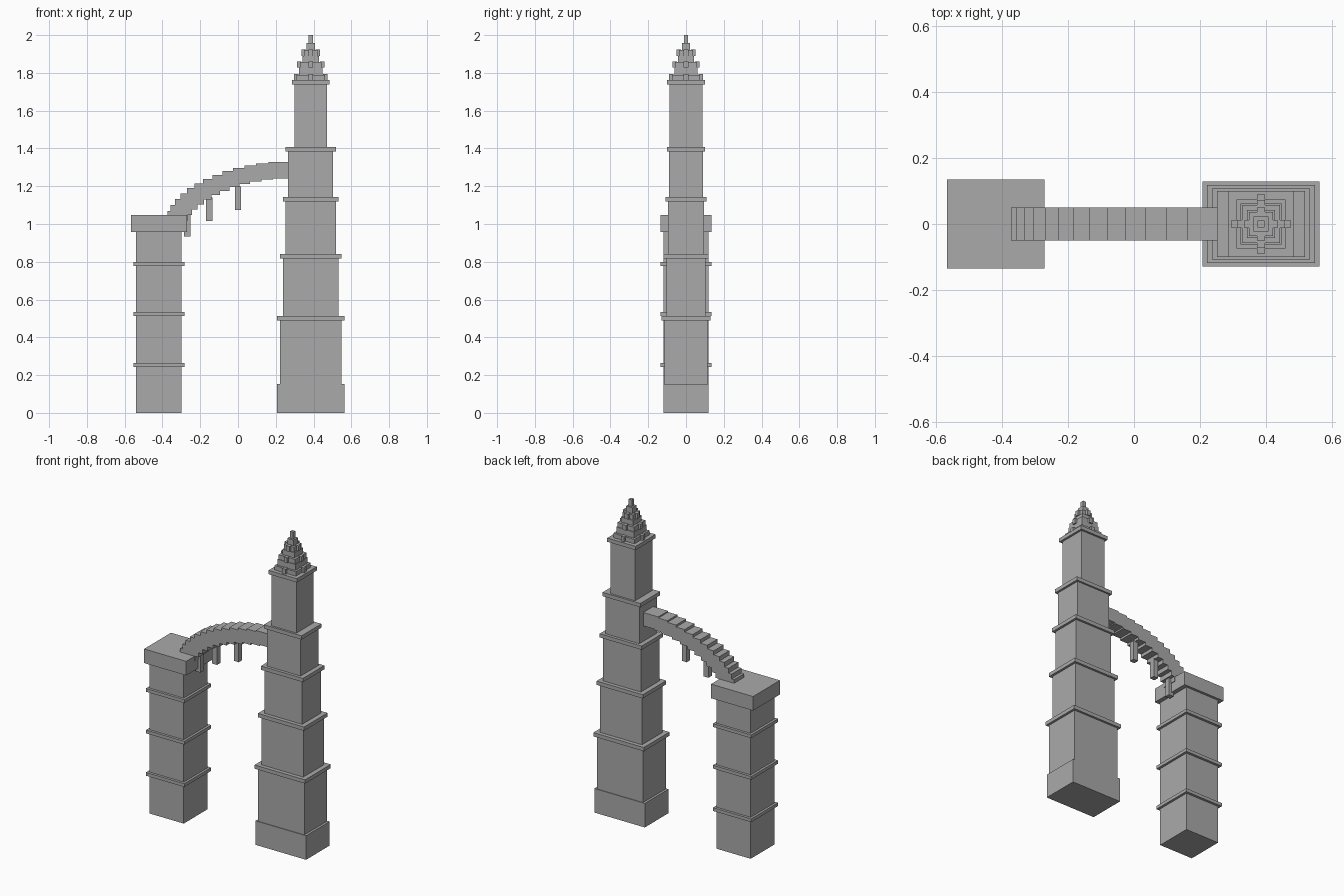
import bpy
from math import cos, sin, radians

old = bpy.data.objects.get("Cube")
if old:
    bpy.data.objects.remove(old, do_unlink=True)

stone = bpy.data.materials.new("grey_stone")
stone.use_nodes = True
GREY = (0.4, 0.4, 0.4, 1)
stone.diffuse_color = GREY
stone.node_tree.nodes["Principled BSDF"].inputs["Base Color"].default_value = GREY


def block(name, x, hx, hy, z0, z1, y=0):
    """Box centred on x, y with half sizes hx, hy, from z0 up to z1."""
    bpy.ops.mesh.primitive_cube_add(size=2, location=(x, y, (z0 + z1) / 2))
    ob = bpy.context.object
    ob.name = name
    ob.scale = (hx, hy, (z1 - z0) / 2)
    bpy.ops.object.transform_apply(location=False, rotation=False, scale=True)
    ob.data.materials.append(stone)
    return ob


# Outer pier with bands and a cap
PIER = -0.419
block("pier_shaft", PIER, 0.12, 0.119, 0, 0.97)
for z in (0.243, 0.513, 0.778):
    block("pier_band", PIER, 0.135, 0.135, z, z + 0.021)
block("pier_cap", PIER, 0.148, 0.135, 0.957, 1.047)

# Tower: plinth and shrinking stages, each topped by a ledge
TOWER = 0.385
block("tower_plinth", TOWER, 0.178, 0.119, 0, 0.153)
stages = [  # half x, half y, ledge half x, ledge half y, ledge top
    (0.163, 0.115, 0.178, 0.129, 0.513),
    (0.148, 0.104, 0.163, 0.118, 0.841),
    (0.133, 0.094, 0.148, 0.108, 1.143),
    (0.119, 0.089, 0.133, 0.1, 1.407),
    (0.087, 0.087, 0.1, 0.1, 1.762),
]
base = 0
for hx, hy, lx, ly, top in stages:
    block("tower_stage", TOWER, hx, hy, base, top - 0.01)
    block("tower_ledge", TOWER, lx, ly, top - 0.024, top)
    base = top

# Stepped spire with small crockets on the four sides
steps = [(0.075, 1.79), (0.062, 1.828), (0.058, 1.857), (0.043, 1.89),
         (0.036, 1.92), (0.022, 1.957), (0.011, 2.0)]
z = base
for i, (half, top) in enumerate(steps):
    block("spire_step", TOWER, half, half, z, top)
    if i in (0, 2, 4):
        reach = half + 0.014
        for dx, dy in ((1, 0), (-1, 0), (0, 1), (0, -1)):
            block("spire_crocket", TOWER + dx * (reach - 0.012), 0.012, 0.012,
                  z, top + 0.004, dy * (reach - 0.012))
    z = top

# Flying arch of overlapping blocks along an elliptical curve
for i in range(13):
    t = radians(12 + 5.67 * i)
    left = 0.275 - 0.663 * cos(t)
    top = 1.001 + 0.331 * sin(t)
    half = 0.045 if i < 12 else 0.06
    block("arch_block", left + half, half, 0.05, top - 0.085, top)

# Hanging posts beneath the arch
for x, z in ((-0.269, 0.935), (-0.153, 1.015), (0, 1.073)):
    block("arch_post", x, 0.017, 0.017, z, z + 0.125)
